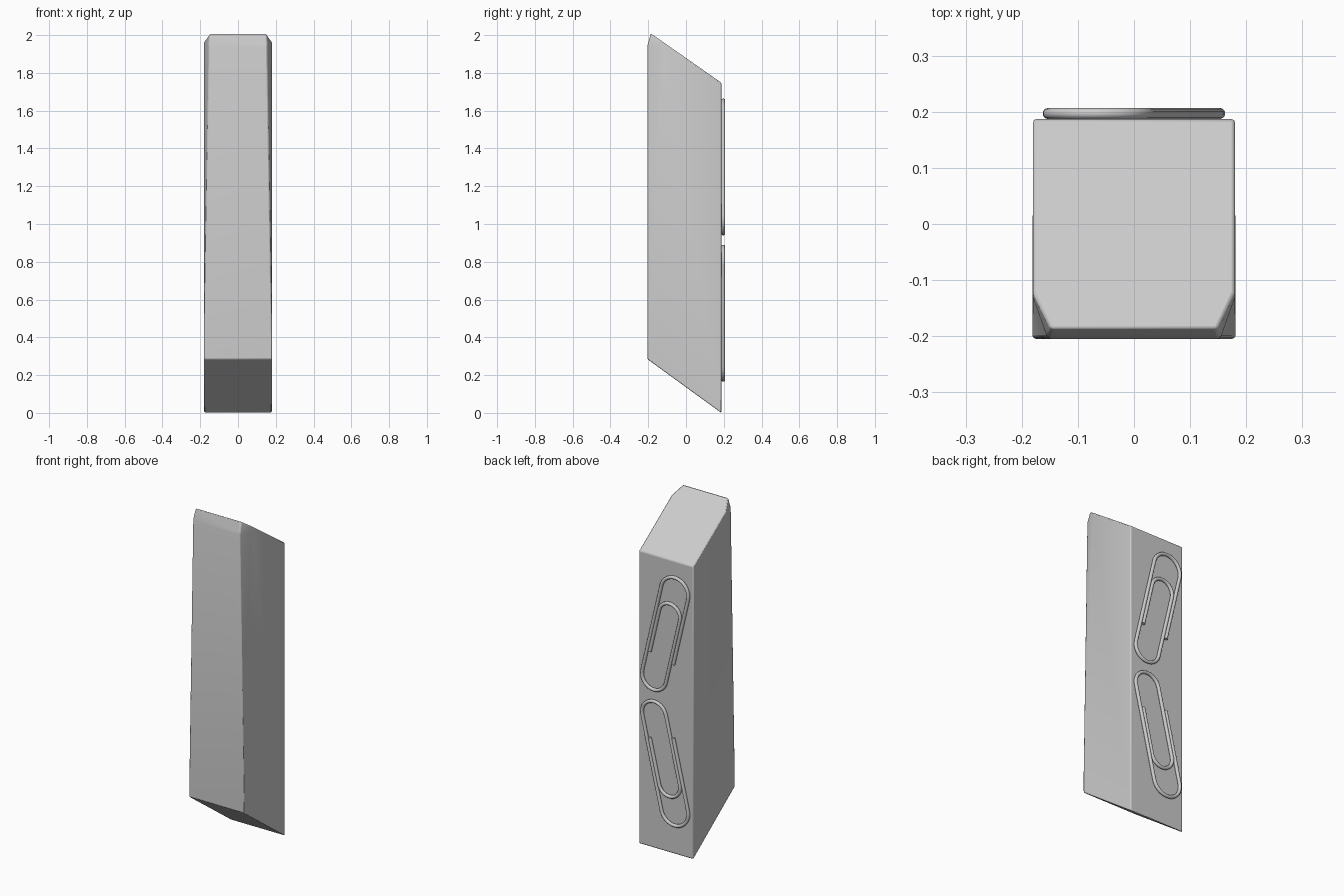
import bpy, bmesh, math
from mathutils import Vector

cube = bpy.data.objects.get("Cube")
if cube:
    bpy.data.objects.remove(cube)


def material(name, value):
    mat = bpy.data.materials.new(name)
    mat.use_nodes = True
    color = (value, value, value, 1)
    mat.diffuse_color = color
    mat.node_tree.nodes["Principled BSDF"].inputs["Base Color"].default_value = color
    return mat


grey = material("plain grey", 0.6)


def finish(obj, angle):
    bpy.ops.object.select_all(action="DESELECT")
    obj.select_set(True)
    bpy.context.view_layer.objects.active = obj
    if obj.type == "CURVE":
        bpy.ops.object.convert(target="MESH")
    bpy.ops.object.shade_smooth_by_angle(angle=math.radians(angle))


def slice_off(bm, a, b, c):
    """Cut the solid by the plane through three points, keep the middle side."""
    a, b, c = Vector(a), Vector(b), Vector(c)
    normal = (b - a).cross(c - a).normalized()
    if normal.dot(a - Vector((0, 0, 1))) < 0:
        normal = -normal
    bmesh.ops.bisect_plane(bm, geom=bm.verts[:] + bm.edges[:] + bm.faces[:],
                           plane_co=a, plane_no=normal, clear_outer=True)
    rim = [e for e in bm.edges if e.is_boundary]
    if rim:
        bmesh.ops.holes_fill(bm, edges=rim, sides=0)


# Eraser block: slanted side profile extruded across x
profile = [(-0.205, 0.285), (0.187, 0), (0.187, 1.748), (-0.205, 2.022)]
bm = bmesh.new()
face = bm.faces.new([bm.verts.new((-0.18, y, z)) for y, z in profile])
side = bmesh.ops.extrude_face_region(bm, geom=[face])["geom"]
bmesh.ops.translate(bm, vec=(0.36, 0, 0),
                    verts=[v for v in side if isinstance(v, bmesh.types.BMVert)])
bmesh.ops.recalc_face_normals(bm, faces=bm.faces)

# Worn top front edge and corners
slice_off(bm, (0, -0.205, 1.94), (0, -0.188, 2.003), (1, -0.188, 2.003))
for s in (-1, 1):
    slice_off(bm, (s * 0.158, -0.19, 2), (s * 0.18, -0.13, 1.965), (s * 0.178, -0.205, 0.5))
    slice_off(bm, (s * 0.15, -0.188, 2), (s * 0.18, -0.14, 1.93), (s * 0.167, -0.205, 1.88))
bmesh.ops.recalc_face_normals(bm, faces=bm.faces)
mesh = bpy.data.meshes.new("eraser_block")
bm.to_mesh(mesh)
bm.free()
mesh.materials.append(grey)
block = bpy.data.objects.new("eraser_block", mesh)
bpy.context.collection.objects.link(block)
bevel = block.modifiers.new("soft edges", "BEVEL")
bevel.width = 0.006
bevel.segments = 2
bevel.limit_method = "ANGLE"
bevel.angle_limit = math.radians(25)
finish(block, 30)


def arc(cx, cy, radius, start, end, steps=16):
    angles = [math.radians(start + (end - start) * i / steps) for i in range(steps + 1)]
    return [(cx + radius * math.cos(t), cy + radius * math.sin(t)) for t in angles]


# Paper clip wire: inner end, small bend, middle bend, large bend, outer end
wire = ([(0.07, 0.42)] + arc(0, 0.148, 0.07, 0, -180)
        + arc(0.01, 0.552, 0.08, 180, 0)
        + arc(0, 0, 0.09, 0, -180) + [(-0.09, 0.42)])
tilt = math.radians(13.2)


def paper_clip(name, place_z):
    curve = bpy.data.curves.new(name, "CURVE")
    curve.dimensions = "3D"
    curve.bevel_depth = 0.01
    curve.bevel_resolution = 3
    curve.use_fill_caps = True
    spline = curve.splines.new("POLY")
    spline.points.add(len(wire) - 1)
    for point, (p, q) in zip(spline.points, wire):
        x = -0.063 + q * math.sin(tilt) + p * math.cos(tilt)
        z = 0.265 + q * math.cos(tilt) - p * math.sin(tilt)
        point.co = (x, 0.197, place_z(z), 1)
    curve.materials.append(grey)
    clip = bpy.data.objects.new(name, curve)
    bpy.context.collection.objects.link(clip)
    finish(clip, 40)


paper_clip("lower_paper_clip", lambda z: z)
paper_clip("upper_paper_clip", lambda z: 1.83 - z)
